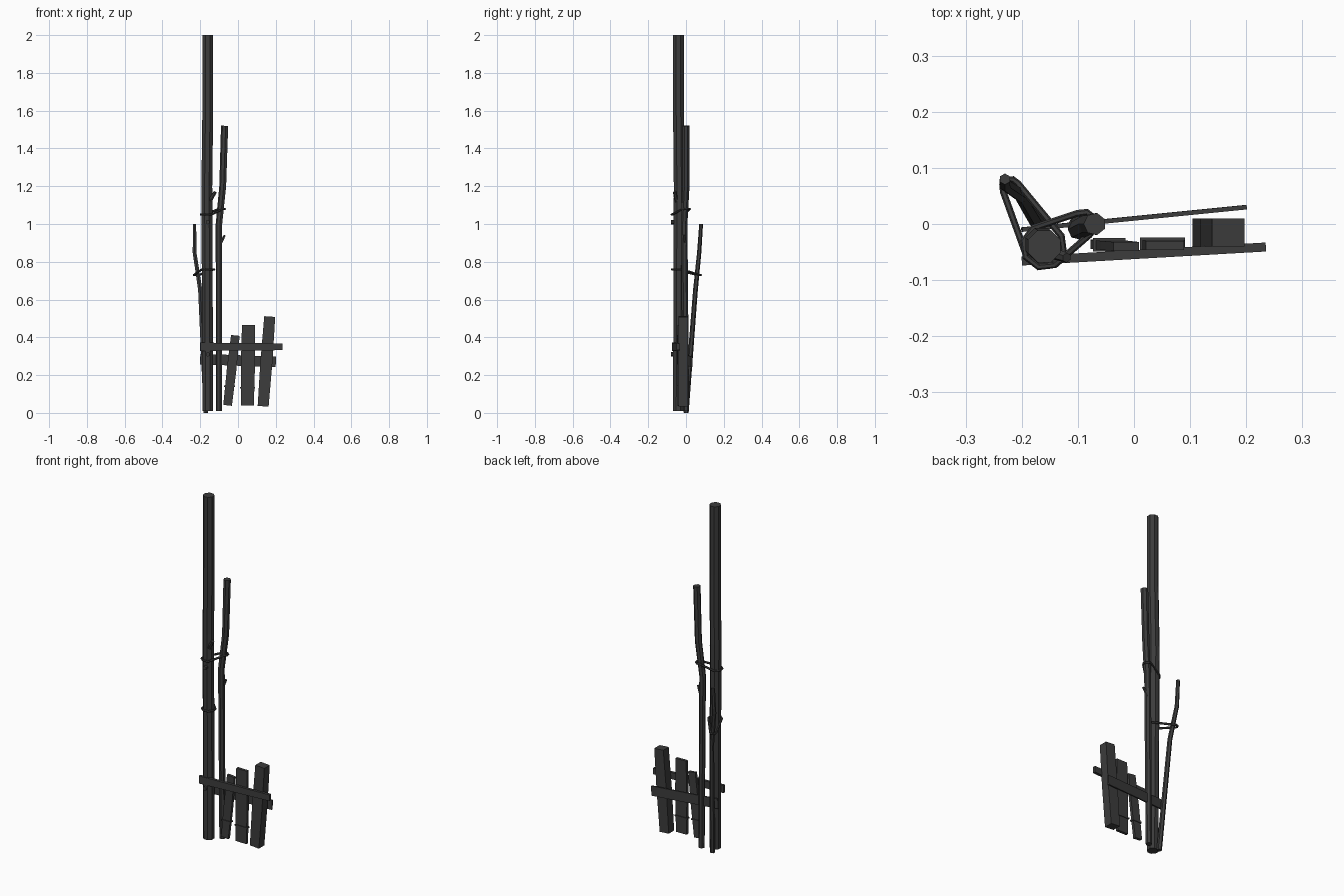
import bpy
import bmesh
import math
from mathutils import Vector

default_cube = bpy.data.objects.get("Cube")
if default_cube:
    bpy.data.objects.remove(default_cube, do_unlink=True)

# One dark grey for all the weathered wood and cord
grey = (0.045, 0.045, 0.045, 1)
wood = bpy.data.materials.new("dark_grey_wood")
wood.use_nodes = True
wood.diffuse_color = grey
wood.node_tree.nodes["Principled BSDF"].inputs["Base Color"].default_value = grey

along_x, along_y, upward = Vector((1, 0, 0)), Vector((0, 1, 0)), Vector((0, 0, 1))


def loft(name, path, sizes, sides, side_axis=along_x, closed=False):
    """Skin a polygon section along a path; each size is (half width, half depth)."""
    bm = bmesh.new()
    points = [Vector(point) for point in path]
    count = len(points)
    corner_scale = math.sqrt(2) if sides == 4 else 1
    rings = []
    for index, (point, (width, depth)) in enumerate(zip(points, sizes)):
        if closed:
            direction = points[(index + 1) % count] - points[index - 1]
        else:
            direction = points[min(index + 1, count - 1)] - points[max(index - 1, 0)]
        direction.normalize()
        across = (side_axis - direction * side_axis.dot(direction)).normalized()
        outward = direction.cross(across)
        ring = []
        for side in range(sides):
            angle = math.tau * (side + 0.5) / sides
            offset = across * math.cos(angle) * width + outward * math.sin(angle) * depth
            ring.append(bm.verts.new(point + offset * corner_scale))
        rings.append(ring)
    following = rings[1:] + rings[:1] if closed else rings[1:]
    for lower, upper in zip(rings, following):
        for side in range(sides):
            after = (side + 1) % sides
            bm.faces.new((lower[side], lower[after], upper[after], upper[side]))
    if not closed:
        bm.faces.new(rings[0])
        bm.faces.new(rings[-1])
    bmesh.ops.recalc_face_normals(bm, faces=bm.faces)
    mesh = bpy.data.meshes.new(name)
    bm.to_mesh(mesh)
    bm.free()
    mesh.materials.append(wood)
    bpy.context.collection.objects.link(bpy.data.objects.new(name, mesh))


def pole(name, path, foot_radius, tip_radius, sides):
    """Crooked round pole that changes evenly in radius from foot to tip."""
    last = len(path) - 1
    radii = [foot_radius + (tip_radius - foot_radius) * i / last for i in range(last + 1)]
    loft(name, path, [(radius, radius) for radius in radii], sides)


def rope(name, first, first_radius, second, second_radius):
    """Cord pulled tight around two neighbouring poles."""
    first, second = Vector(first), Vector(second)
    span = second - first
    heading = math.atan2(span.y, span.x)
    path = []
    for centre, radius, start in ((first, first_radius, heading + math.pi / 2),
                                  (second, second_radius, heading - math.pi / 2)):
        for step in range(5):
            angle = start + step * math.pi / 4
            path.append(centre + radius * Vector((math.cos(angle), math.sin(angle), 0)))
    cord = 0.006
    loft(name, path, [(cord, cord)] * len(path), 6, side_axis=upward, closed=True)


def board(name, foot, top, width, depth, cord_at=None):
    """Leaning fence board, a little wider in the middle, with an optional cord wrap."""
    foot, top = Vector(foot), Vector(top)
    sizes = [(width, depth), (width * 1.1, depth), (width, depth)]
    loft(name, [foot, foot.lerp(top, 0.5), top], sizes, sides=4)
    if cord_at:
        centre = foot.lerp(top, cord_at)
        half_cord = upward * 0.004
        wrap = (width + 0.006, depth + 0.004)
        loft(name + "_cord", [centre - half_cord, centre + half_cord], [wrap, wrap], sides=4)


# Tall poles
pole("main_pole", [(-0.16, -0.04, 0.01), (-0.165, -0.036, 1.2), (-0.16, -0.04, 1.6),
                   (-0.16, -0.04, 2)], foot_radius=0.031, tip_radius=0.031, sides=8)
pole("middle_pole", [(-0.1, 0, 0.01), (-0.1, -0.01, 1), (-0.08, 0, 1.2), (-0.07, 0, 1.52)],
     foot_radius=0.017, tip_radius=0.02, sides=7)
pole("thin_pole", [(-0.17, 0, 0), (-0.2, 0.05, 0.65), (-0.23, 0.07, 0.85), (-0.23, 0.08, 1)],
     foot_radius=0.014, tip_radius=0.01, sides=6)

# Broken branch stubs
pole("upper_stub", [(-0.15, -0.05, 1.12), (-0.12, -0.06, 1.17)],
     foot_radius=0.012, tip_radius=0.009, sides=6)
pole("middle_pole_twig", [(-0.1, 0, 0.88), (-0.07, -0.01, 0.94)],
     foot_radius=0.009, tip_radius=0.006, sides=5)
for height in (0.31, 1.01):
    pole("front_stub", [(-0.16, -0.05, height), (-0.16, -0.08, height)],
         foot_radius=0.012, tip_radius=0.012, sides=6)

# Ropes binding the poles
rope("thin_pole_rope", first=(-0.16, -0.04, 0.76), first_radius=0.036,
     second=(-0.22, 0.065, 0.73), second_radius=0.015)
rope("middle_pole_rope", first=(-0.16, -0.04, 1.05), first_radius=0.038,
     second=(-0.09, 0, 1.08), second_radius=0.022)

# Fence rails
loft("front_rail", [(-0.2, -0.066, 0.35), (0.235, -0.041, 0.35)],
     [(0.008, 0.022), (0.008, 0.018)], sides=4, side_axis=along_y)
loft("back_rail", [(-0.2, -0.01, 0.285), (0.2, 0.03, 0.27)],
     [(0.004, 0.028)] * 2, sides=4, side_axis=along_y)

# Fence boards
board("short_board", foot=(-0.055, -0.036, 0.04), top=(-0.014, -0.04, 0.41),
      width=0.023, depth=0.008, cord_at=0.27)
board("middle_board", foot=(0.05, -0.036, 0.04), top=(0.055, -0.038, 0.465),
      width=0.034, depth=0.008, cord_at=0.22)
board("tall_board", foot=(0.133, -0.015, 0.035), top=(0.168, -0.015, 0.51),
      width=0.029, depth=0.025)
